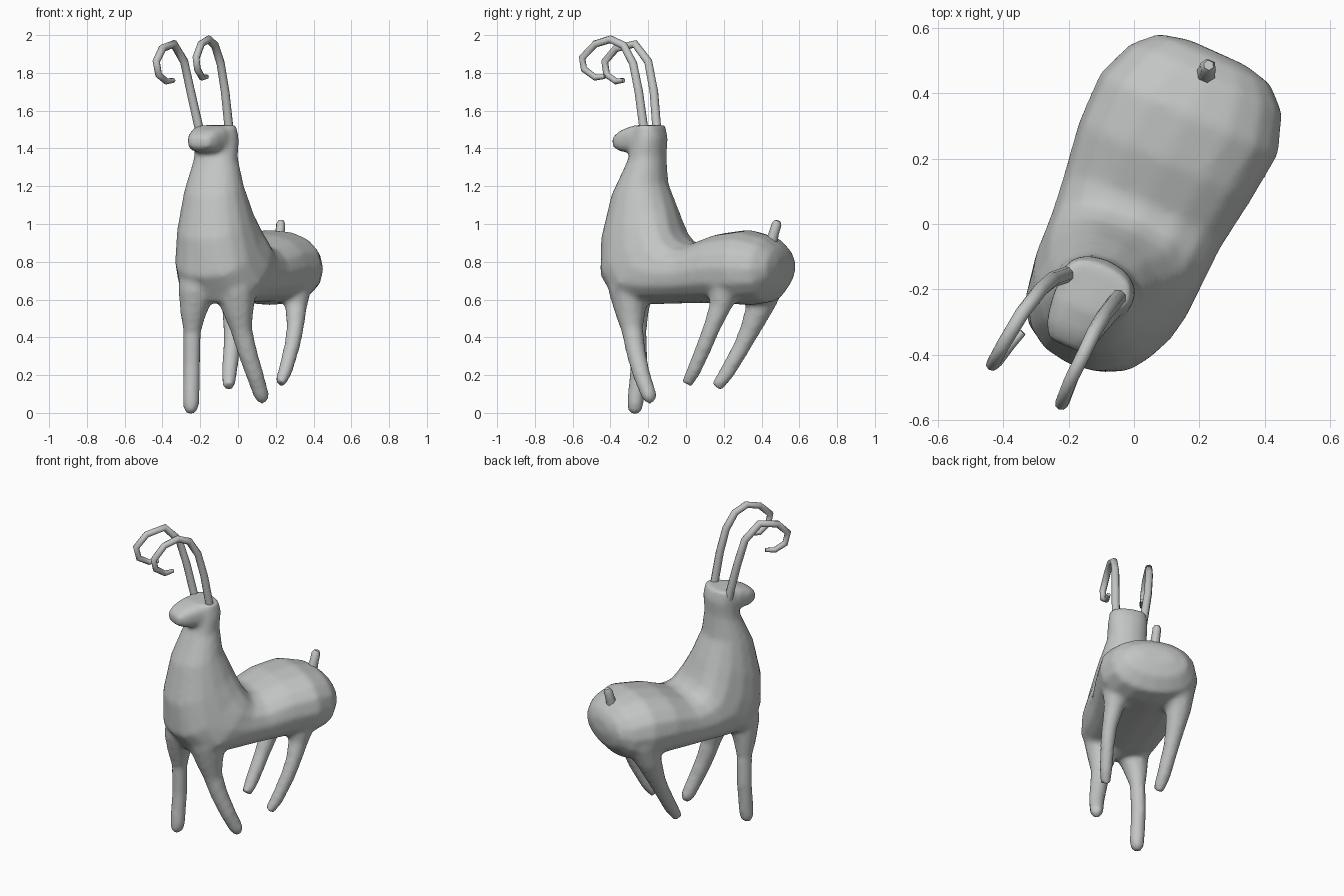
import bpy, bmesh, math
from mathutils import Vector

# One plain colour
grey = bpy.data.materials.new("pale_grey")
grey.diffuse_color = (0.54, 0.56, 0.55, 1)

# The animal stands turned: AXIS runs chest to rump, SIDE across the body
AXIS = Vector((0.41, 0.91, 0)).normalized()
SIDE = Vector((AXIS.y, -AXIS.x, 0))
ORIGIN = Vector((0.03, 0, 0))


def skin(name, rings):
    """Bridge a list of closed rings, cap both ends and shade smooth."""
    bm = bmesh.new()
    loops = [[bm.verts.new(p) for p in ring] for ring in rings]
    n = len(loops[0])
    for a, b in zip(loops, loops[1:]):
        for i in range(n):
            j = (i + 1) % n
            bm.faces.new((a[i], a[j], b[j], b[i]))
    bm.faces.new(loops[0])
    bm.faces.new(loops[-1])
    bmesh.ops.recalc_face_normals(bm, faces=bm.faces)
    mesh = bpy.data.meshes.new(name)
    bm.to_mesh(mesh)
    bm.free()
    mesh.materials.append(grey)
    obj = bpy.data.objects.new(name, mesh)
    bpy.context.collection.objects.link(obj)
    bpy.ops.object.select_all(action='DESELECT')
    obj.select_set(True)
    bpy.context.view_layer.objects.active = obj
    bpy.ops.object.shade_smooth_by_angle(angle=math.radians(60))
    return obj


def bend(v, power):
    """Squared-off sine or cosine for superellipse sections."""
    return math.copysign(abs(v) ** power, v)


def loft(name, sections, n=16):
    """Sections: top (s, z), bottom (s, z), half width, sideways shift, roundness."""
    rings = []
    for s1, z1, s2, z2, hw, t, power in sections:
        top = ORIGIN + AXIS * s1 + SIDE * t + Vector((0, 0, z1))
        low = ORIGIN + AXIS * s2 + SIDE * t + Vector((0, 0, z2))
        mid, half = (top + low) / 2, (top - low) / 2
        rings.append([mid + half * bend(math.cos(a), power) + SIDE * hw * bend(math.sin(a), power)
                      for a in (2 * math.pi * i / n for i in range(n))])
    return skin(name, rings)


def tube(name, path, n=8, grow=0.0):
    """Tapered tube along points (x, y, z, radius)."""
    pts = [Vector(p[:3]) for p in path]
    rings, normal = [], SIDE
    for i, p in enumerate(pts):
        d = (pts[min(i + 1, len(pts) - 1)] - pts[max(i - 1, 0)]).normalized()
        normal = (normal - d * normal.dot(d)).normalized()
        other = d.cross(normal)
        rings.append([p + (normal * math.cos(a) + other * math.sin(a)) * (path[i][3] + grow)
                      for a in (2 * math.pi * k / n for k in range(n))])
    return skin(name, rings)


# Body and neck: one skin sweeping from the rump forward and up
body = loft("body", [
    (0.570, 0.83, 0.570, 0.74, 0.10, -0.01, 1),
    (0.550, 0.88, 0.545, 0.66, 0.19, -0.01, 0.95),
    (0.49, 0.935, 0.48, 0.585, 0.255, -0.01, 0.9),
    (0.36, 0.97, 0.37, 0.57, 0.300, -0.012, 0.85),
    (0.20, 0.95, 0.20, 0.58, 0.290, -0.02, 0.85),
    (0.06, 0.90, 0.00, 0.58, 0.265, -0.02, 0.85),
    (0.005, 0.91, -0.20, 0.575, 0.255, -0.015, 0.85),
    (-0.035, 0.96, -0.38, 0.585, 0.25, -0.015, 0.8),
    (-0.06, 1.02, -0.475, 0.72, 0.225, -0.025, 0.8),
    (-0.085, 1.09, -0.485, 0.92, 0.20, -0.035, 0.9),
    (-0.14, 1.22, -0.435, 1.15, 0.16, -0.043, 0.95),
    (-0.15, 1.36, -0.35, 1.33, 0.12, -0.05, 0.95),
    (-0.145, 1.46, -0.32, 1.42, 0.12, -0.05, 0.9),
    (-0.165, 1.525, -0.30, 1.52, 0.112, -0.053, 0.85),
])

# Broad, boxy muzzle pointing forward from the top of the neck
muzzle = loft("muzzle", [
    (-0.22, 1.525, -0.22, 1.385, 0.105, -0.058, 0.7),
    (-0.31, 1.525, -0.31, 1.38, 0.104, -0.062, 0.6),
    (-0.39, 1.50, -0.39, 1.38, 0.085, -0.066, 0.65),
    (-0.44, 1.465, -0.435, 1.40, 0.06, -0.066, 0.75),
], 16)

# Legs: from inside the body down to rounded feet
legs = [tube(name, path, 10, 0.004) for name, path in (
    ("front_leg_right", [
        (-0.19, -0.27, 0.76, 0.11), (-0.222, -0.275, 0.64, 0.095),
        (-0.238, -0.265, 0.52, 0.065), (-0.242, -0.255, 0.43, 0.044),
        (-0.245, -0.25, 0.25, 0.042), (-0.248, -0.268, 0.05, 0.041),
        (-0.25, -0.27, 0.012, 0.034), (-0.25, -0.27, -0.006, 0.015)]),
    ("front_leg_left", [
        (-0.04, -0.28, 0.76, 0.12), (-0.01, -0.30, 0.64, 0.11),
        (0.003, -0.295, 0.53, 0.078), (0.018, -0.285, 0.44, 0.055),
        (0.05, -0.265, 0.32, 0.049), (0.09, -0.235, 0.2, 0.044),
        (0.125, -0.195, 0.09, 0.038), (0.137, -0.183, 0.053, 0.02)]),
    ("hind_leg_left", [
        (0.30, 0.21, 0.68, 0.095), (0.308, 0.18, 0.56, 0.055),
        (0.303, 0.135, 0.45, 0.043), (0.288, 0.10, 0.36, 0.040),
        (0.25, 0.04, 0.22, 0.035), (0.223, 0.005, 0.155, 0.027)]),
    ("hind_leg_right", [
        (0.02, 0.42, 0.70, 0.11), (-0.012, 0.395, 0.57, 0.072),
        (-0.025, 0.335, 0.43, 0.050), (-0.033, 0.295, 0.35, 0.043),
        (-0.045, 0.215, 0.21, 0.038), (-0.05, 0.16, 0.135, 0.028)]))]

# Fuse body, muzzle and legs into one softly blended skin
bpy.ops.object.select_all(action='DESELECT')
for part in [body, muzzle] + legs:
    part.select_set(True)
bpy.context.view_layer.objects.active = body
bpy.ops.object.join()
body.name = "body_neck_and_legs"
fuse = body.modifiers.new("fuse", 'REMESH')
fuse.mode = 'VOXEL'
fuse.voxel_size = 0.016
fuse.use_smooth_shade = True
soften = body.modifiers.new("soften", 'SMOOTH')
soften.factor = 0.5
soften.iterations = 6

# Curled horns
tube("horn_right", [
    (-0.198, -0.152, 1.47, 0.025), (-0.25, -0.17, 1.70, 0.024),
    (-0.285, -0.20, 1.86, 0.023), (-0.34, -0.27, 1.953, 0.022),
    (-0.40, -0.37, 1.93, 0.021), (-0.433, -0.43, 1.86, 0.020),
    (-0.42, -0.42, 1.79, 0.019), (-0.38, -0.37, 1.755, 0.017),
    (-0.34, -0.33, 1.76, 0.012)])
tube("horn_left", [
    (-0.045, -0.22, 1.48, 0.025), (-0.068, -0.25, 1.70, 0.024),
    (-0.092, -0.28, 1.85, 0.023), (-0.122, -0.33, 1.945, 0.022),
    (-0.155, -0.40, 1.978, 0.021), (-0.195, -0.48, 1.953, 0.020),
    (-0.222, -0.55, 1.88, 0.020), (-0.215, -0.54, 1.82, 0.019),
    (-0.19, -0.48, 1.775, 0.017), (-0.165, -0.43, 1.78, 0.012)])

# Short upright tail
tube("tail", [
    (0.215, 0.445, 0.88, 0.035), (0.222, 0.465, 0.95, 0.027),
    (0.226, 0.48, 1.0, 0.026), (0.228, 0.485, 1.018, 0.016)], 6)
